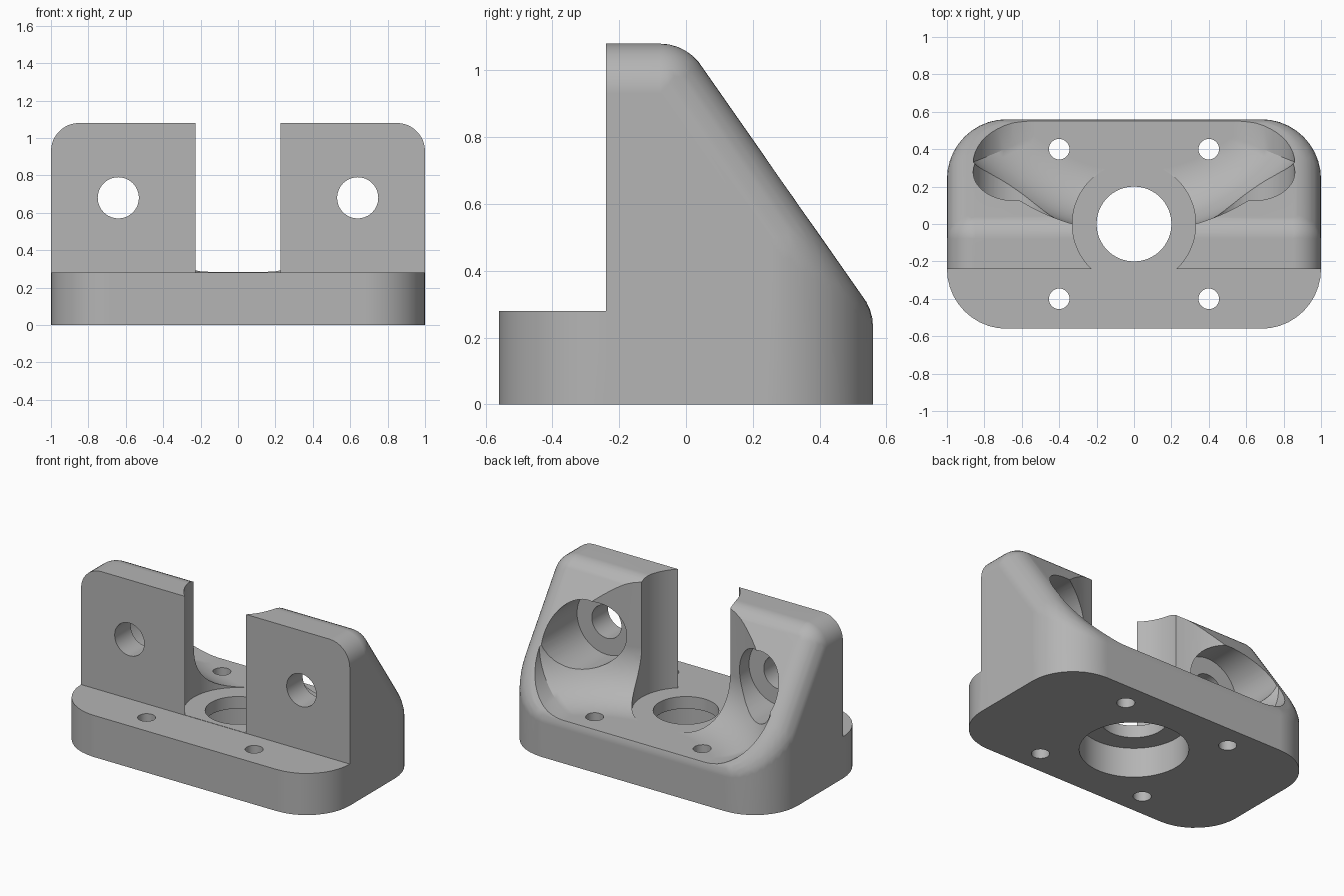
import bpy, bmesh
from math import sin, cos, pi, sqrt, asin, radians
from mathutils import Matrix, Vector

cube = bpy.data.objects.get("Cube")
if cube:
    bpy.data.objects.remove(cube, do_unlink=True)

# Main dimensions
HALF_X, HALF_Y, HEIGHT, CORNER = 1.0, 0.56, 1.08, 0.32
LEDGE_Z, FACE_Y = 0.28, -0.24
SLOPE = 1.43            # drop per unit of depth on the sloping back
FILLET = 0.15           # outer edge rounding
BORE = 0.33

grey = bpy.data.materials.new("plain grey")
grey.use_nodes = True
grey.diffuse_color = (0.46, 0.46, 0.46, 1)
grey.node_tree.nodes["Principled BSDF"].inputs["Base Color"].default_value = (0.46, 0.46, 0.46, 1)


def make_object(name, bm):
    bmesh.ops.recalc_face_normals(bm, faces=bm.faces)
    mesh = bpy.data.meshes.new(name)
    bm.to_mesh(mesh)
    bm.free()
    mesh.materials.append(grey)
    obj = bpy.data.objects.new(name, mesh)
    bpy.context.collection.objects.link(obj)
    return obj


def cylinder(name, radius, start, end, segments=64):
    start, end = Vector(start), Vector(end)
    axis = end - start
    turn = axis.to_track_quat('Z', 'Y').to_matrix().to_4x4()
    bm = bmesh.new()
    bmesh.ops.create_cone(bm, cap_ends=True, segments=segments, radius1=radius, radius2=radius,
                          depth=axis.length, matrix=Matrix.Translation((start + end) / 2) @ turn)
    return make_object(name, bm)


def box(name, low, high):
    low, high = Vector(low), Vector(high)
    bm = bmesh.new()
    bmesh.ops.create_cube(bm, size=1, matrix=Matrix.Translation((low + high) / 2)
                          @ Matrix.Diagonal((*(high - low), 1)))
    return make_object(name, bm)


def cut(target, cutter):
    mod = target.modifiers.new("cut", 'BOOLEAN')
    mod.operation, mod.solver, mod.object = 'DIFFERENCE', 'EXACT', cutter
    bpy.context.view_layer.objects.active = target
    bpy.ops.object.modifier_apply(modifier=mod.name)
    bpy.data.objects.remove(cutter, do_unlink=True)


def rounded_body():
    """Rounded wedge: hull of balls placed along the inset outline."""
    ix, iy, r = HALF_X - FILLET, HALF_Y - FILLET, CORNER - FILLET
    drop = FILLET * sqrt(1 + SLOPE ** 2)
    crease_y = (FILLET - drop) / SLOPE
    centres = [(s * ix, crease_y) for s in (-1, 1)]
    steps = 10
    for sx in (-1, 1):
        for sy in (-1, 1):
            for i in range(steps + 1):
                a = i * pi / 2 / steps
                centres.append((sx * (ix - r + r * cos(a)), sy * (iy - r + r * sin(a))))
    bm = bmesh.new()
    seg = 4 * steps
    for x, y in centres:
        z = min(HEIGHT - FILLET, HEIGHT - drop - SLOPE * y)
        for j in range(seg):
            a = 2 * pi * j / seg
            bm.verts.new((x + FILLET * cos(a), y + FILLET * sin(a), 0))
            for k in range(9):
                b = k * pi / 2 / 9
                bm.verts.new((x + FILLET * cos(b) * cos(a), y + FILLET * cos(b) * sin(a),
                              z + FILLET * sin(b)))
        bm.verts.new((x, y, z + FILLET))
    bmesh.ops.remove_doubles(bm, verts=bm.verts, dist=0.0005)
    hull = bmesh.ops.convex_hull(bm, input=bm.verts)
    inside = {v for v in hull["geom_interior"] + hull["geom_unused"]
              if isinstance(v, bmesh.types.BMVert)}
    bmesh.ops.delete(bm, geom=list(inside), context='VERTS')
    bmesh.ops.dissolve_limit(bm, angle_limit=radians(0.3), verts=bm.verts, edges=bm.edges)
    return make_object("mounting_bracket", bm)


def scoop():
    """Rear hollow: bowed front wall, straight sides, filleted down to a flat floor."""
    floor, side, round_r, arc_y, arc_r = LEDGE_Z + 0.004, 0.86, 0.33, 1.12, 1.167
    levels = []
    for i in range(13):
        a = i * pi / 2 / 12
        levels.append((round_r * (1 - sin(a)), floor + round_r * (1 - cos(a))))
    levels.append((0, 1.4))
    bm = bmesh.new()
    rings = []
    for inset, z in levels:
        w, rad = side - inset, arc_r - inset
        end = asin(w / rad)
        ring = [(-w, 1.0)]
        for i in range(41):
            t = end * (i / 20 - 1)
            ring.append((rad * sin(t), arc_y - rad * cos(t)))
        ring.append((w, 1.0))
        rings.append([bm.verts.new((x, y, z)) for x, y in ring])
    n = len(rings[0])
    for low, high in zip(rings, rings[1:]):
        for i in range(n):
            j = (i + 1) % n
            bm.faces.new((low[i], low[j], high[j], high[i]))
    bm.faces.new(rings[0])
    bm.faces.new(rings[-1])
    return make_object("scoop_cutter", bm)


body = rounded_body()

# Front ledge and rear hollow
cut(body, box("ledge_cutter", (-2, -2, LEDGE_Z), (2, FACE_Y, 2)))
cut(body, scoop())

# Counterbored bolt holes through the two uprights
for s in (-1, 1):
    x, z = s * 0.64, 0.68
    cut(body, cylinder("seat_cutter", 0.22, (x, -0.07, z), (x, 1, z)))
    cut(body, cylinder("bolt_cutter", 0.11, (x, -1, z), (x, 1, z), 48))

# Central bore, through hole and the recess underneath
cut(body, cylinder("bore_cutter", BORE, (0, 0, LEDGE_Z + 0.002), (0, 0, 2), 96))
cut(body, cylinder("centre_cutter", 0.2, (0, 0, -1), (0, 0, 1)))
cut(body, cylinder("recess_cutter", BORE, (0, 0, -1), (0, 0, 0.2), 96))

# Four screw holes in the base
for sx in (-1, 1):
    for sy in (-1, 1):
        cut(body, cylinder("screw_cutter", 0.055, (sx * 0.4, sy * 0.4, -1),
                           (sx * 0.4, sy * 0.4, 1), 32))

# Smooth curved surfaces, crisp machined edges
bpy.ops.object.select_all(action='DESELECT')
body.select_set(True)
bpy.context.view_layer.objects.active = body
bpy.ops.object.shade_smooth_by_angle(angle=radians(25))
weighted = body.modifiers.new("weighted normals", 'WEIGHTED_NORMAL')
weighted.keep_sharp = True
